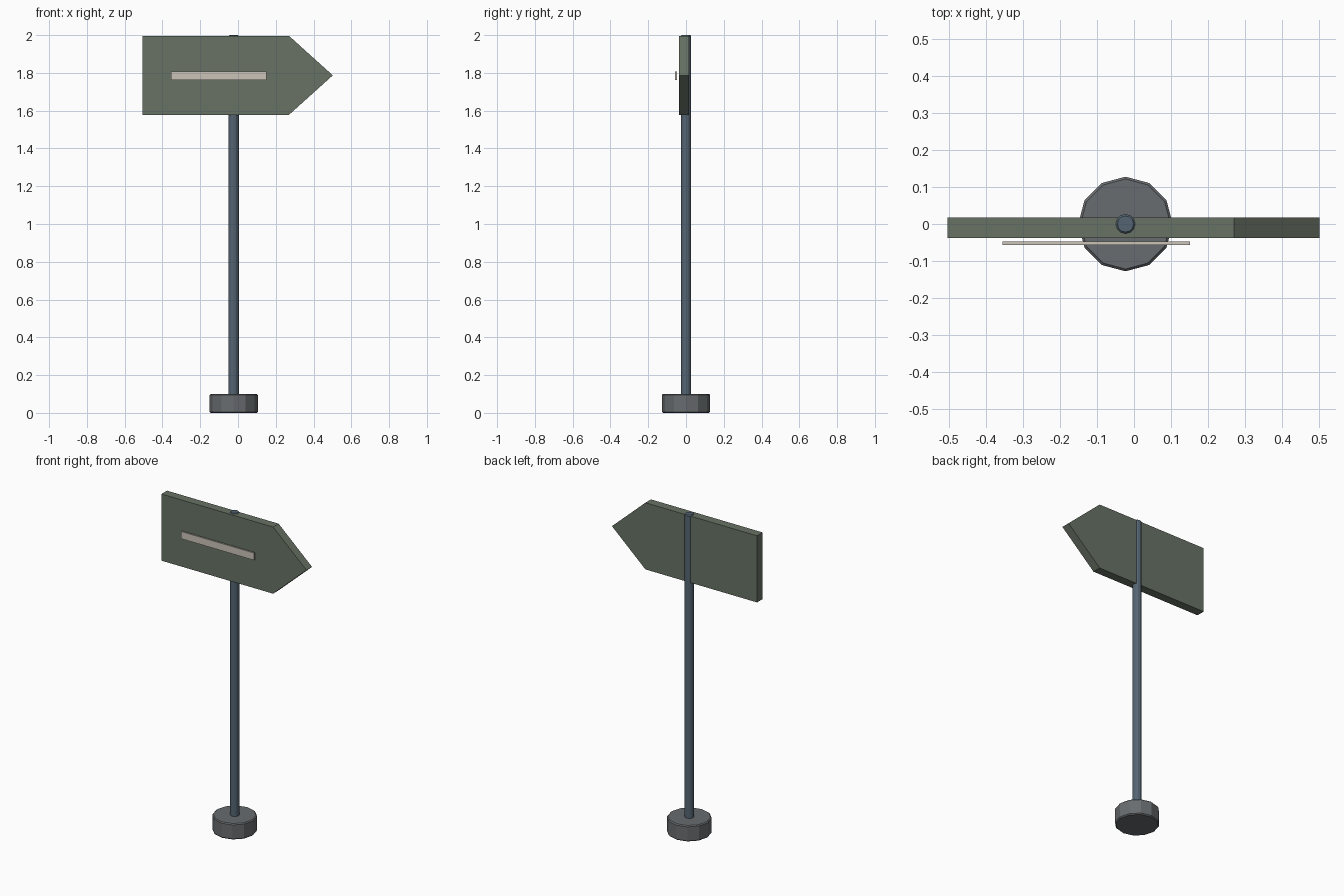
import bpy
import bmesh
import math

if "Cube" in bpy.data.objects:
    bpy.data.objects.remove(bpy.data.objects["Cube"])


def material(name, rgb):
    m = bpy.data.materials.new(name)
    m.diffuse_color = (*rgb, 1)
    m.use_nodes = True
    m.node_tree.nodes["Principled BSDF"].inputs["Base Color"].default_value = m.diffuse_color
    return m


def finish(obj, name, mat, bevel=0):
    obj.name = name
    obj.data.materials.append(mat)
    if bevel:
        b = obj.modifiers.new("Bevel", "BEVEL")
        b.width = bevel
        b.segments = 1
        b.limit_method = 'ANGLE'
        b.angle_limit = math.radians(40)
    return obj


def cylinder(name, radius, z0, z1, mat, bevel):
    bpy.ops.mesh.primitive_cylinder_add(
        vertices=12, radius=radius, depth=z1 - z0,
        location=(POST_X, 0, (z0 + z1) / 2))
    return finish(bpy.context.object, name, mat, bevel)


def plate(name, outline, y0, y1, mat):
    # extrude an x-z outline from y0 to y1
    bm = bmesh.new()
    face = bm.faces.new([bm.verts.new((x, y0, z)) for x, z in outline])
    ext = bmesh.ops.extrude_face_region(bm, geom=[face])
    moved = [v for v in ext["geom"] if isinstance(v, bmesh.types.BMVert)]
    bmesh.ops.translate(bm, verts=moved, vec=(0, y1 - y0, 0))
    bmesh.ops.recalc_face_normals(bm, faces=bm.faces)
    mesh = bpy.data.meshes.new(name)
    bm.to_mesh(mesh)
    bm.free()
    obj = bpy.data.objects.new(name, mesh)
    bpy.context.collection.objects.link(obj)
    return finish(obj, name, mat)


POST_X = -0.023
steel = material("steel_blue", (0.09, 0.13, 0.17))
stone = material("grey", (0.14, 0.15, 0.16))
green = material("grey_green", (0.14, 0.17, 0.13))
cream = material("cream", (0.60, 0.55, 0.48))

# round foot and pole
cylinder("base", 0.128, 0.0, 0.10, stone, 0.006)
cylinder("post", 0.027, 0.02, 2.0, steel, 0.005)

# arrow-shaped board pointing to +x
plate("arrow_board",
      [(-0.505, 1.578), (0.27, 1.578), (0.502, 1.787), (0.27, 1.996), (-0.505, 1.996)],
      -0.038, 0.017, green)

# thin raised strip just in front of the board
plate("text_strip",
      [(-0.356, 1.763), (0.151, 1.763), (0.151, 1.808), (-0.356, 1.808)],
      -0.057, -0.047, cream)
